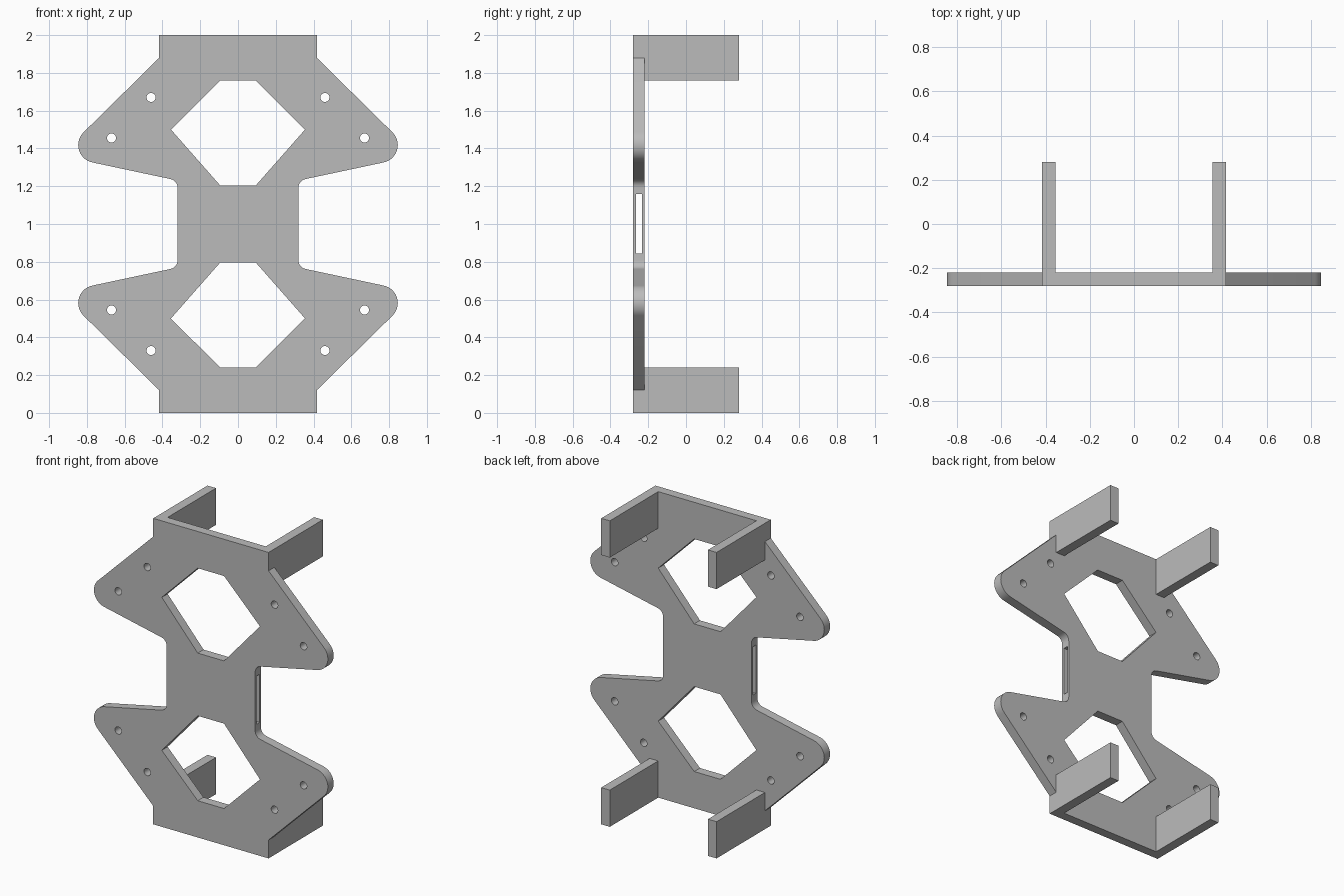
import bpy, bmesh, math
from mathutils import Vector

if "Cube" in bpy.data.objects:
    bpy.data.objects.remove(bpy.data.objects["Cube"], do_unlink=True)

FRONT, BACK = -0.28, -0.22   # plate faces
MID = 1.0                    # height of the mirror plane

grey = bpy.data.materials.new("plain_grey")
grey.use_nodes = True
grey.diffuse_color = (0.5, 0.5, 0.5, 1)
grey.node_tree.nodes["Principled BSDF"].inputs["Base Color"].default_value = (0.5, 0.5, 0.5, 1)


def prism(name, outline, y0, y1):
    """Extrude an x-z outline from y0 to y1."""
    bm = bmesh.new()
    face = bm.faces.new([bm.verts.new((x, y0, z)) for x, z in outline])
    out = bmesh.ops.extrude_face_region(bm, geom=[face])
    moved = [g for g in out["geom"] if isinstance(g, bmesh.types.BMVert)]
    bmesh.ops.translate(bm, verts=moved, vec=Vector((0, y1 - y0, 0)))
    bmesh.ops.recalc_face_normals(bm, faces=bm.faces)
    mesh = bpy.data.meshes.new(name)
    bm.to_mesh(mesh)
    bm.free()
    mesh.materials.append(grey)
    obj = bpy.data.objects.new(name, mesh)
    bpy.context.collection.objects.link(obj)
    return obj


def rect(x0, x1, z0, z1):
    return [(x0, z0), (x1, z0), (x1, z1), (x0, z1)]


def arc(cx, cz, r, a0, a1, n):
    angles = [math.radians(a0 + (a1 - a0) * i / n) for i in range(n + 1)]
    return [(cx + r * math.cos(a), cz + r * math.sin(a)) for a in angles]


def flip_z(points):
    return [(x, 2 * MID - z) for x, z in points]


# Plate outline: one quarter, mirrored twice
quarter = [(0.417, 2.0), (0.417, 1.88)]
quarter += arc(0.752, 1.418, 0.094, 45, -79, 14)       # rounded wing tip
quarter += arc(0.367, 1.192, 0.047, 101, 180, 6)       # fillet at the waist
right_side = quarter + flip_z(quarter)[::-1]
outline = right_side + [(-x, z) for x, z in right_side[::-1]]
plate = prism("plate", outline, FRONT, BACK)

# Cutters: windows, screw holes and the slot through the waist
cutters = []
window = [(-0.095, 1.76), (0.095, 1.76), (0.355, 1.5),
          (0.095, 1.205), (-0.095, 1.205), (-0.355, 1.5)]
for flip in (False, True):
    shapes = [window]
    for side in (-1, 1):
        for x, z in ((0.46, 1.67), (0.67, 1.455)):
            shapes.append(arc(side * x, z, 0.024, 0, 345, 23))
    for shape in shapes:
        points = flip_z(shape) if flip else shape
        cutters.append(prism("cutter", points, FRONT - 0.1, BACK + 0.1))
cutters.append(prism("cutter", rect(-0.5, 0.5, 0.845, 1.16), -0.264, -0.233))

for cutter in cutters:
    cutter.hide_render = True
    mod = plate.modifiers.new("cut", "BOOLEAN")
    mod.operation, mod.solver, mod.object = "DIFFERENCE", "EXACT", cutter

# Bake the cuts and discard the cutters
bpy.context.view_layer.update()
graph = bpy.context.evaluated_depsgraph_get()
baked = bpy.data.meshes.new_from_object(plate.evaluated_get(graph))
plate.modifiers.clear()
plate.data = baked
baked.name = "plate"
for cutter in cutters:
    bpy.data.objects.remove(cutter, do_unlink=True)
baked.polygons.foreach_set("use_smooth", [True] * len(baked.polygons))
baked.set_sharp_from_angle(angle=math.radians(30))

# Four arms reaching back from the top and bottom corners
for level, z0 in (("upper", 1.76), ("lower", 0.0)):
    for side, x0 in (("left", 0.355), ("right", -0.417)):
        prism(f"{level}_{side}_arm", rect(x0, x0 + 0.062, z0, z0 + 0.24), BACK, 0.28)
